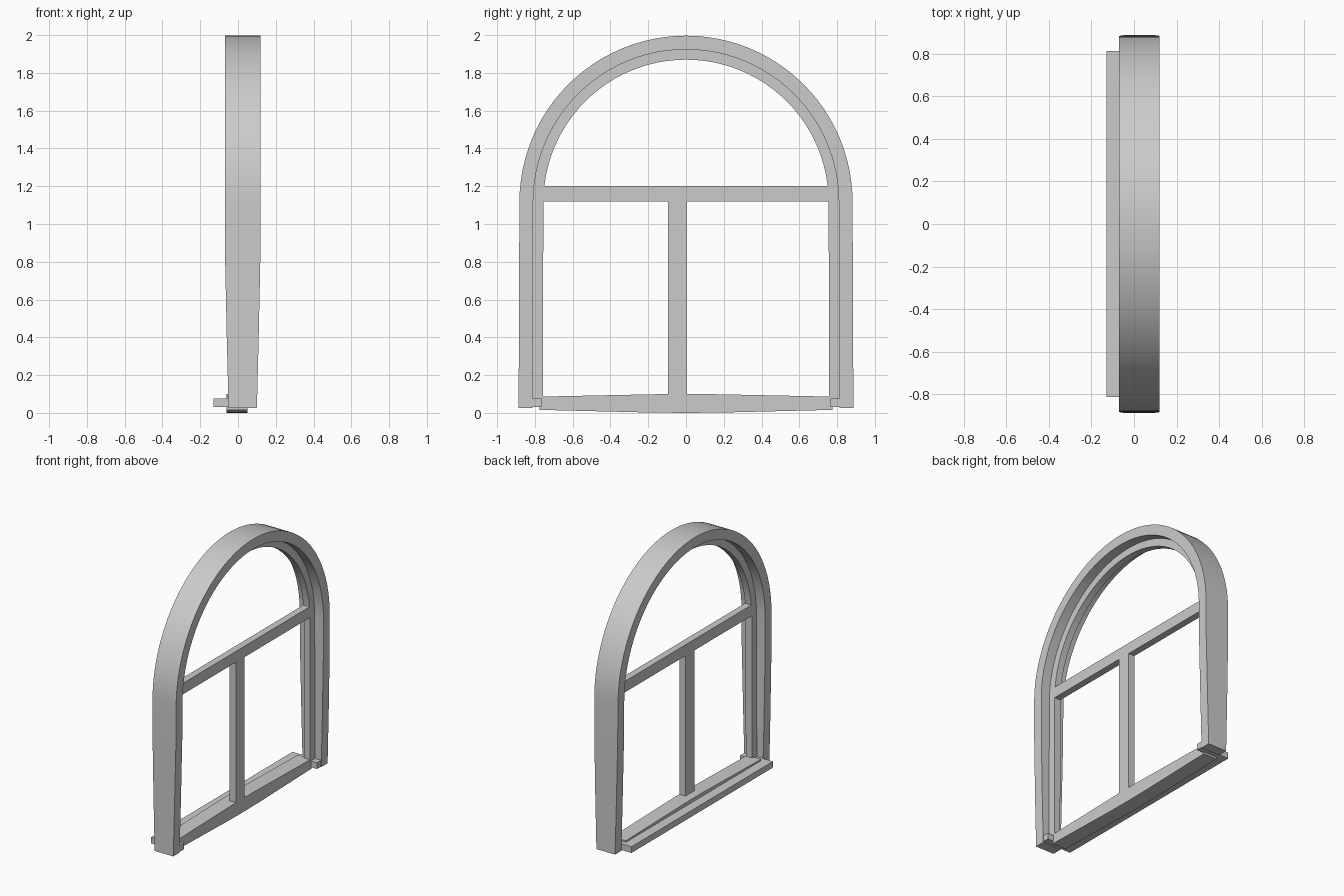
import bpy, bmesh, math

if "Cube" in bpy.data.objects:
    bpy.data.objects.remove(bpy.data.objects["Cube"])

CZ = 1.115   # height of the arch centre


def make(name, bm):
    bmesh.ops.recalc_face_normals(bm, faces=bm.faces)
    me = bpy.data.meshes.new(name)
    bm.to_mesh(me)
    bm.free()
    ob = bpy.data.objects.new(name, me)
    bpy.context.collection.objects.link(ob)
    return ob


def box(name, x, y, z):
    bm = bmesh.new()
    bmesh.ops.create_cube(bm, size=1)
    for v in bm.verts:
        v.co = [(r[0] + r[1]) / 2 + c * (r[1] - r[0]) for c, r in zip(v.co, (x, y, z))]
    return make(name, bm)


def arch(name, r_in, r_out, x0, x1, feet, segments=48):
    """Sweep a rectangle up one leg, round the half circle and down the other.
    feet: (z, inset in x, outward shift in y) from the bottom upwards."""
    rings = []

    def leg(side, stations):
        for z, inset, dy in stations:
            rings.append([(x, side * (r + dy), z) for x, r in
                          ((x0 + inset, r_in), (x1 - inset, r_in),
                           (x1 - inset, r_out), (x0 + inset, r_out))])

    leg(1, feet)
    for i in range(segments + 1):
        a = math.pi * i / segments
        rings.append([(x, r * math.cos(a), CZ + r * math.sin(a)) for x, r in
                      ((x0, r_in), (x1, r_in), (x1, r_out), (x0, r_out))])
    leg(-1, feet[::-1])
    bm = bmesh.new()
    rows = [[bm.verts.new(p) for p in ring] for ring in rings]
    for a, b in zip(rows, rows[1:]):
        for k in range(4):
            n = (k + 1) % 4
            bm.faces.new((a[k], a[n], b[n], b[k]))
    bm.faces.new(rows[0])
    bm.faces.new(rows[-1])
    ob = make(name, bm)
    bpy.context.view_layer.objects.active = ob
    ob.select_set(True)
    bpy.ops.object.shade_smooth_by_angle(angle=math.radians(30))
    ob.select_set(False)
    return ob


# Deep outer frame with legs tapering towards the feet
arch("outer_frame", 0.809, 0.882, -0.07, 0.12,
     [(0.025, 0.02, 0.004), (0.4, 0.0105, 0.003), (0.85, 0.001, 0.001)])

# Thin window sash set in the middle of the frame
arch("sash_frame", 0.755, 0.812, 0.0, 0.05, [(0.05, 0, 0.003)])

# Glazing bars
box("transom", (0.0, 0.05), (-0.76, 0.76), (1.12, 1.20))
box("mullion", (0.0, 0.05), (-0.095, 0.005), (0.06, 1.13))

# Slightly bowed bottom rail
half = [(0.775, 0.016), (0.2, 0.002), (0, 0.0)]
outline = half + [(-y, z) for y, z in half[-2::-1]]
outline += [(-0.775, 0.086), (-0.1, 0.10), (0.1, 0.10), (0.775, 0.086)]
bm = bmesh.new()
face = bm.faces.new([bm.verts.new((-0.06, y, z)) for y, z in outline])
ext = bmesh.ops.extrude_face_region(bm, geom=[face], use_keep_orig=True)
for g in ext["geom"]:
    if isinstance(g, bmesh.types.BMVert):
        g.co.x = 0.05
make("bottom_rail", bm)

# Projecting sill and its small end returns
box("sill", (-0.13, 0.02), (-0.812, 0.812), (0.03, 0.075))
for side, label in ((-1, "left"), (1, "right")):
    box("sill_end_" + label, (0.0, 0.10), sorted((side * 0.765, side * 0.812)), (0.03, 0.075))
